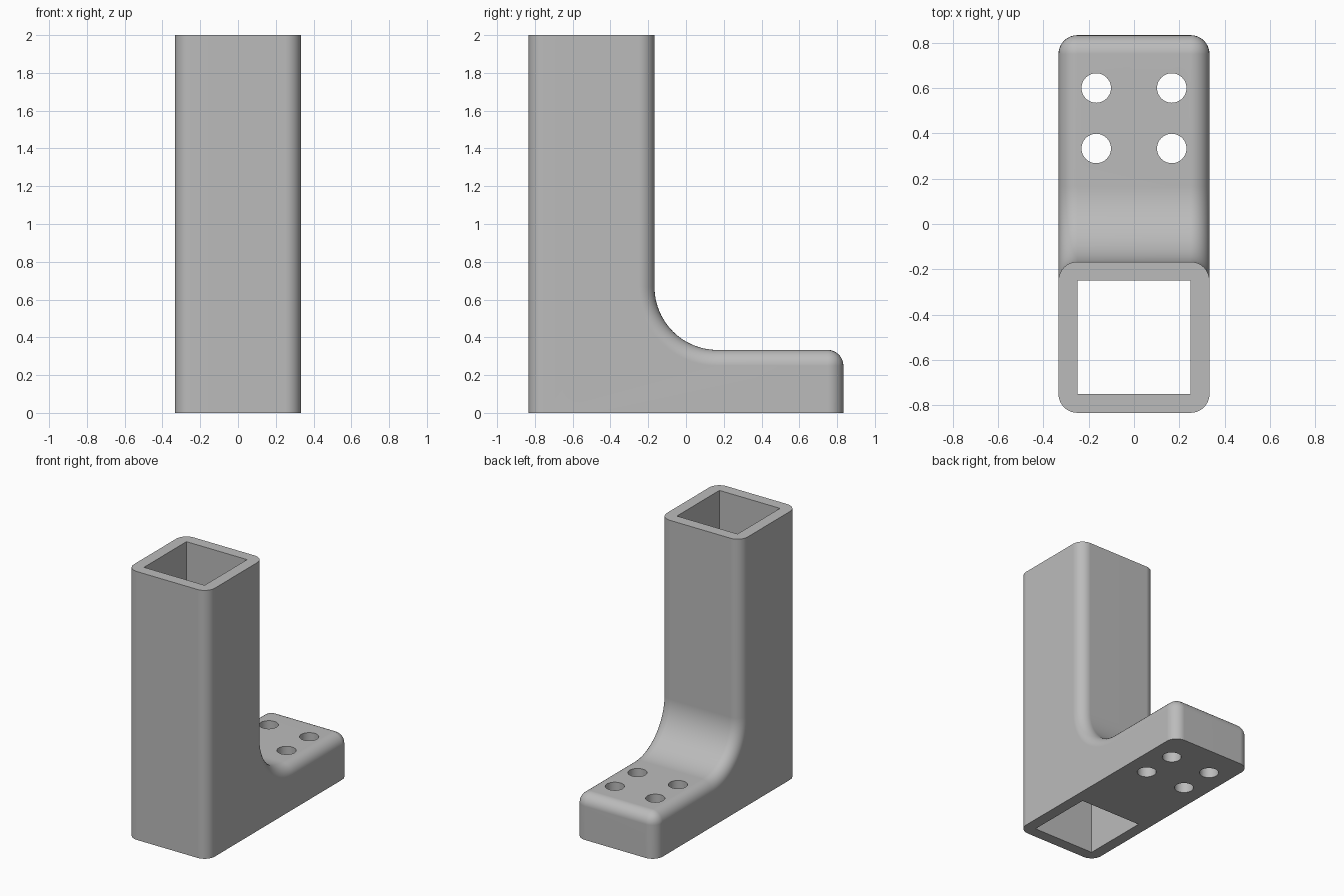
import bpy, bmesh
from math import cos, sin, pi
from mathutils import Matrix

HALF, TOE, BACK = 1 / 3, 5 / 6, -1 / 6   # half width, toe end, rear of the post
FOOT, TOP, ROUND = 1 / 3, 2.0, 1 / 12    # foot height, post height, edge radius
FILLET, STEPS = 1 / 3, 24

if "Cube" in bpy.data.objects:
    bpy.data.objects.remove(bpy.data.objects["Cube"])

grey = bpy.data.materials.new("plain grey")
grey.use_nodes = True
colour = (0.5, 0.5, 0.5, 1)
grey.diffuse_color = colour
grey.node_tree.nodes["Principled BSDF"].inputs["Base Color"].default_value = colour


def make_object(name, bm):
    bmesh.ops.recalc_face_normals(bm, faces=bm.faces)
    mesh = bpy.data.meshes.new(name)
    bm.to_mesh(mesh)
    bm.free()
    mesh.materials.append(grey)
    obj = bpy.data.objects.new(name, mesh)
    bpy.context.collection.objects.link(obj)
    return obj


# L-shaped side profile with a large fillet between post and foot
profile = [(-TOE, 0), (TOE, 0), (TOE, FOOT)]
for i in range(STEPS + 1):
    a = -pi / 2 - pi / 2 * i / STEPS
    profile.append((BACK + FILLET + FILLET * cos(a), FOOT + FILLET + FILLET * sin(a)))
profile += [(BACK, TOP), (-TOE, TOP)]

# Solid bracket: extrude the profile across the width
bm = bmesh.new()
face = bm.faces.new([bm.verts.new((-HALF, y, z)) for y, z in profile])
extruded = bmesh.ops.extrude_face_region(bm, geom=[face])["geom"]
bmesh.ops.translate(bm, vec=(2 * HALF, 0, 0),
                    verts=[v for v in extruded if isinstance(v, bmesh.types.BMVert)])
bmesh.ops.recalc_face_normals(bm, faces=bm.faces)


def is_rounded(edge):
    a, b = (v.co for v in edge.verts)
    if abs(a.x - b.x) < 1e-4:            # side outlines, except the flat ends
        return not any(abs(a.z - h) + abs(b.z - h) < 1e-4 for h in (0, TOP))
    return a.y > TOE - 1e-4 and a.z > FOOT - 1e-4   # top edge of the toe


bmesh.ops.bevel(bm, geom=[e for e in bm.edges if is_rounded(e)], offset=ROUND,
                offset_type='OFFSET', segments=8, profile=0.5, affect='EDGES')
bracket = make_object("bracket", bm)

# Cutter for the square socket and the four bolt holes
bm = bmesh.new()
bmesh.ops.create_cube(bm, size=1, matrix=Matrix.Translation((0, -0.5, 1))
                      @ Matrix.Diagonal((0.5, 0.5, 3, 1)))
for x in (-1 / 6, 1 / 6):
    for y in (1 / 3, 0.6):
        bmesh.ops.create_cone(bm, cap_ends=True, segments=48, radius1=0.065,
                              radius2=0.065, depth=1,
                              matrix=Matrix.Translation((x, y, 0.2)))
cutter = make_object("hole_cutter", bm)
cutter.hide_render = True

cut = bracket.modifiers.new("holes", 'BOOLEAN')
cut.operation, cut.solver, cut.object = 'DIFFERENCE', 'EXACT', cutter

bpy.ops.object.select_all(action='DESELECT')
bracket.select_set(True)
bpy.context.view_layer.objects.active = bracket
bpy.ops.object.modifier_apply(modifier=cut.name)
bpy.data.objects.remove(cutter)

# Smooth rounds, flat faces
bpy.ops.object.shade_smooth_by_angle(angle=pi / 6)
normals = bracket.modifiers.new("flat face normals", 'WEIGHTED_NORMAL')
normals.keep_sharp = True
